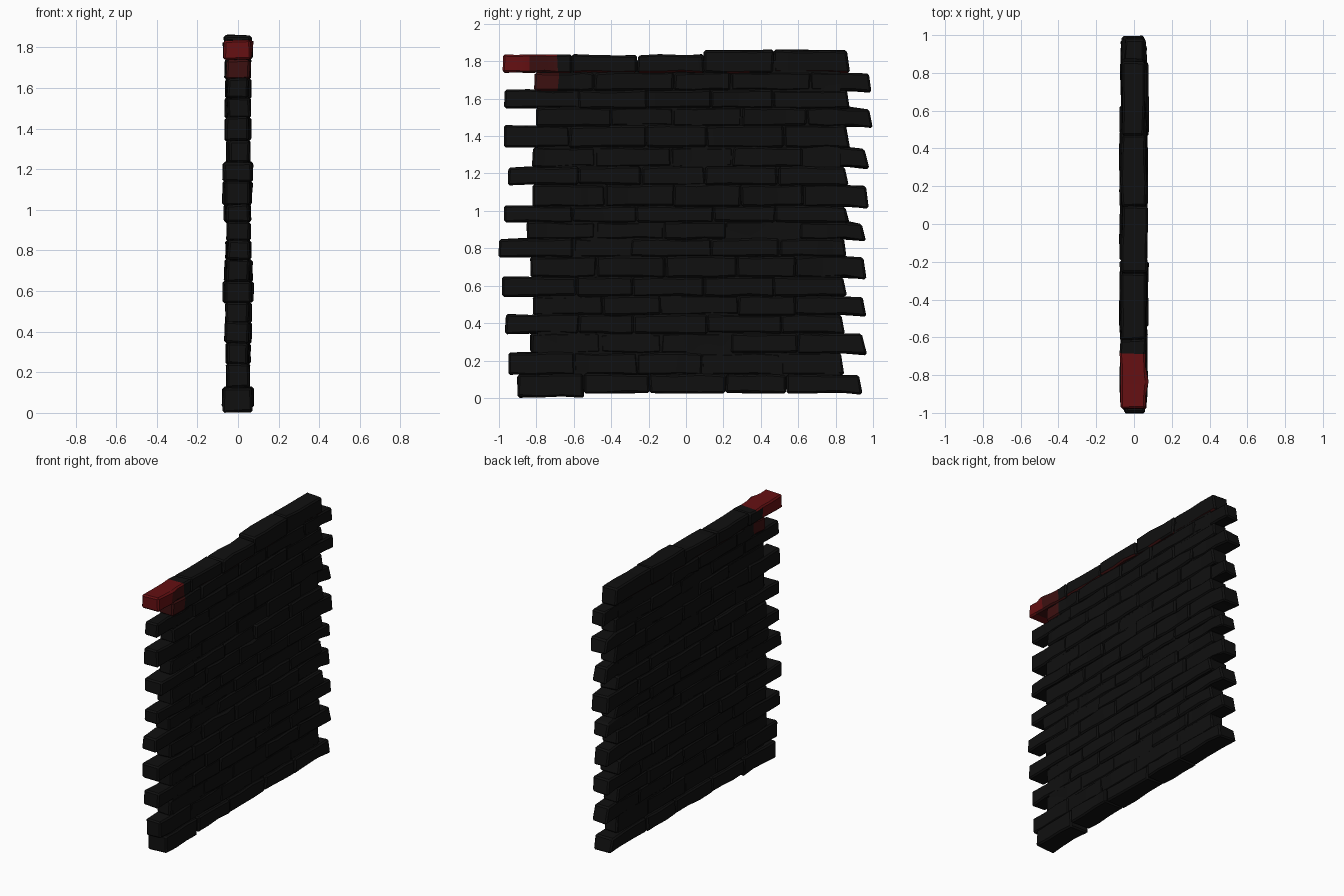
import bpy, bmesh, random
from mathutils import Vector

random.seed(7)
if "Cube" in bpy.data.objects:
    bpy.data.objects.remove(bpy.data.objects["Cube"])


def make_material(name, colour):
    mat = bpy.data.materials.new(name)
    mat.use_nodes = True
    mat.diffuse_color = (*colour, 1)
    bsdf = mat.node_tree.nodes["Principled BSDF"]
    bsdf.inputs["Base Color"].default_value = (*colour, 1)
    bsdf.inputs["Roughness"].default_value = 0.9
    return mat


materials = [make_material("charcoal stone", (0.005, 0.005, 0.005)),
             make_material("red paint", (0.13, 0.005, 0.006)),
             make_material("dark red paint", (0.045, 0.005, 0.005))]

# Course joints, and where each course ends on either side
joints = [0.02, 0.125, 0.24, 0.345, 0.445, 0.545, 0.645, 0.755, 0.85, 0.94,
          1.025, 1.14, 1.235, 1.34, 1.455, 1.55, 1.645, 1.74, 1.83]
starts = [-0.9, -0.95, -0.83, -0.965, -0.82, -0.985, -0.83, -1.0, -0.85,
          -0.97, -0.82, -0.95, -0.82, -0.97, -0.8, -0.97, -0.81, -0.98]
ends = [0.935, 0.84, 0.957, 0.845, 0.96, 0.855, 0.96, 0.855, 0.955,
        0.865, 0.975, 0.86, 0.97, 0.87, 0.99, 0.87, 0.988, 0.87]
depths = [0.078, 0.058, 0.058, 0.066, 0.066, 0.075, 0.067, 0.062, 0.06,
          0.066, 0.07, 0.07, 0.06, 0.062, 0.06, 0.062, 0.062, 0.07]
TOP = len(starts) - 1


def paint_slot(course, face):
    """Paint covers the top front corner and drips down one course."""
    c, n = face.calc_center_median(), face.normal
    if course == TOP:
        if n.z < -0.7 and c.y > -0.9:
            return 2
        if c.y < -0.83 or (c.y < -0.66 and n.z > 0.5) or (c.y < -0.74 and n.x < -0.5):
            return 1
        if -0.8 < c.y < -0.7 and n.x > 0.3:
            return 2
    if course == TOP - 1 and c.y < -0.71:
        return 2
    return 0


def add_brick(target, course, y0, y1, z0, z1, x0, x1):
    """One worn brick: a cut box with nudged corners and bevelled edges."""
    bm = bmesh.new()
    bmesh.ops.create_cube(bm, size=1)
    for v in bm.verts:
        v.co = Vector((x1 if v.co.x > 0 else x0, y1 if v.co.y > 0 else y0,
                       z1 if v.co.z > 0 else z0))
    cuts = 4 if course >= TOP - 1 and y0 < -0.7 else 2
    for i in range(1, cuts + 1):
        y = y0 + (y1 - y0) * i / (cuts + 1)
        bmesh.ops.bisect_plane(bm, geom=bm.verts[:] + bm.edges[:] + bm.faces[:],
                               plane_co=(0, y, 0), plane_no=(0, 1, 0))
    low = (z0 + z1) / 2
    for v in bm.verts:
        # Free ends lean a little: lower edge further out, drooping at the back
        if v.co.y > 0.8:
            v.co.y += 0.006 if v.co.z < low else -0.014
            v.co.z -= max(0, v.co.y - 0.85) * 0.08
        v.co += Vector([random.uniform(-0.005, 0.005) for _ in range(3)])
    sharp = [e for e in bm.edges if e.calc_face_angle(0) > 0.9]
    bmesh.ops.bevel(bm, geom=sharp, offset=0.01, segments=1, affect='EDGES')
    bm.normal_update()
    for f in bm.faces:
        f.material_index = paint_slot(course, f)
    part = bpy.data.meshes.new("brick")
    bm.to_mesh(part)
    bm.free()
    target.from_mesh(part)
    bpy.data.meshes.remove(part)


def finish(bm, name):
    mesh = bpy.data.meshes.new(name)
    bm.to_mesh(mesh)
    bm.free()
    for mat in materials:
        mesh.materials.append(mat)
    obj = bpy.data.objects.new(name, mesh)
    bpy.context.collection.objects.link(obj)
    bpy.ops.object.select_all(action='DESELECT')
    obj.select_set(True)
    bpy.context.view_layer.objects.active = obj
    bpy.ops.object.shade_smooth_by_angle(angle=0.5)


# Brick courses in running bond
for course, (start, end) in enumerate(zip(starts, ends)):
    bm = bmesh.new()
    count = 5
    step = (end - start) / count
    splits = [start] + [start + step * i + random.uniform(-0.04, 0.04)
                        for i in range(1, count)] + [end]
    for y0, y1 in zip(splits, splits[1:]):
        z0, z1 = joints[course], joints[course + 1]
        mid = (y0 + y1) / 2
        if course == 0:
            z0 += -0.015 if mid < -0.4 else 0.008
        if course == TOP:
            z1 += 0.027 if mid > 0.25 else 0.004
        half = depths[course] - random.uniform(0, 0.012)
        if course == TOP and mid > 0.4:
            half = 0.058
        shift = random.uniform(-0.005, 0.005)
        add_brick(bm, course, y0, y1, z0 - 0.001, z1 + 0.001, shift - half, shift + half)
    finish(bm, f"brick_course_{course + 1}")

# Mortar core behind the joints
core = bmesh.new()
bmesh.ops.create_cube(core, size=1)
for v in core.verts:
    v.co = Vector((v.co.x * 0.098, v.co.y * 1.62 + 0.015, v.co.z * 1.76 + 0.925))
finish(core, "mortar_core")
